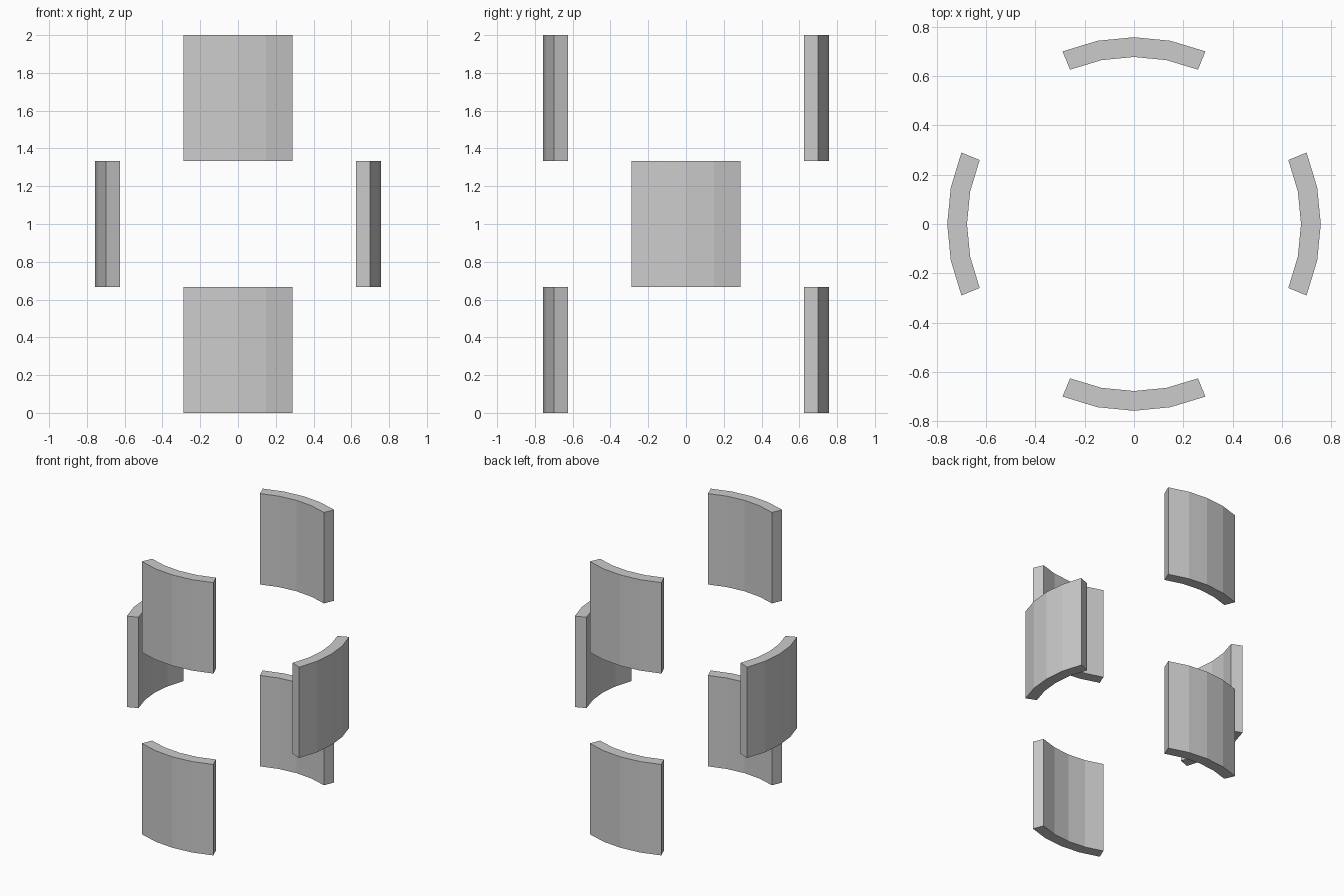
import bpy, bmesh
from math import sin, cos, radians

if "Cube" in bpy.data.objects:
    bpy.data.objects.remove(bpy.data.objects["Cube"])

R_OUT, R_IN = 0.757, 0.677   # ring radii
SPAN, SEGS = 45, 4           # arc of each panel in degrees, facets per arc
HEIGHT = 2 / 3               # height of one tier


def curved_panel(name, facing, z):
    """Faceted arc-shaped panel centred on the angle 'facing'."""
    angles = [radians(facing - SPAN / 2 + SPAN * i / SEGS) for i in range(SEGS + 1)]
    outline = [(R_OUT * cos(a), R_OUT * sin(a)) for a in angles]
    outline += [(R_IN * cos(a), R_IN * sin(a)) for a in reversed(angles)]
    bm = bmesh.new()
    base = bm.faces.new([bm.verts.new((x, y, z)) for x, y in outline])
    ext = bmesh.ops.extrude_face_region(bm, geom=[base], use_keep_orig=True)
    top = [v for v in ext["geom"] if isinstance(v, bmesh.types.BMVert)]
    bmesh.ops.translate(bm, verts=top, vec=(0, 0, HEIGHT))
    bmesh.ops.recalc_face_normals(bm, faces=bm.faces)
    mesh = bpy.data.meshes.new(name)
    bm.to_mesh(mesh)
    bm.free()
    bpy.context.collection.objects.link(bpy.data.objects.new(name, mesh))


# Front/back pairs on the bottom and top tiers, left/right pair in the middle
front_back = {"front": 270, "back": 90}
left_right = {"left": 180, "right": 0}
tiers = [("bottom", front_back), ("middle", left_right), ("top", front_back)]
for i, (tier, sides) in enumerate(tiers):
    for side, facing in sides.items():
        curved_panel(f"{tier}_{side}_panel", facing, i * HEIGHT)
